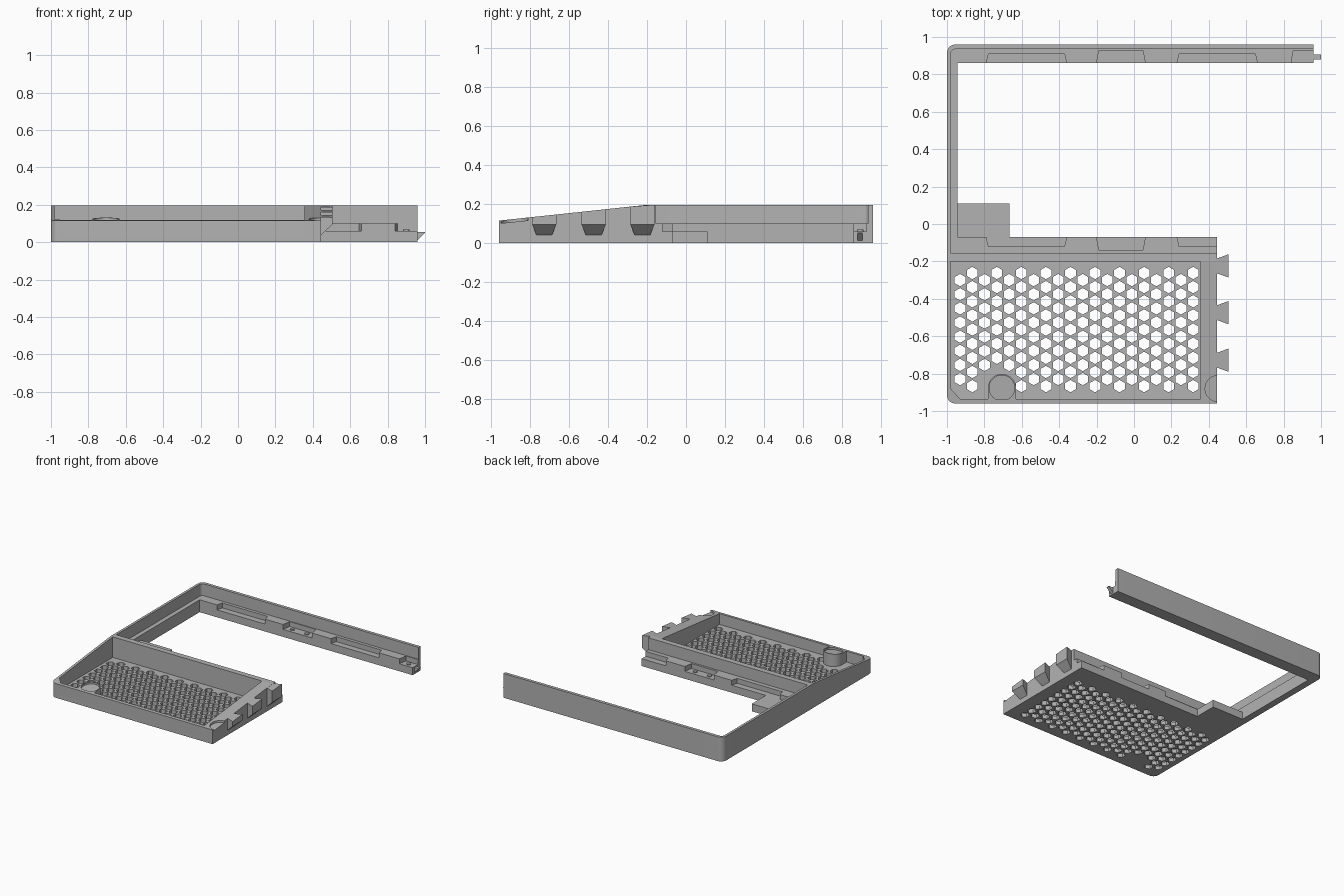
import bpy, bmesh, math

if "Cube" in bpy.data.objects:
    bpy.data.objects.remove(bpy.data.objects["Cube"])

grey = bpy.data.materials.new("plain grey")
grey.diffuse_color = (0.45, 0.45, 0.45, 1)
grey.use_nodes = True
grey.node_tree.nodes["Principled BSDF"].inputs["Base Color"].default_value = grey.diffuse_color

H, LEDGE, SHELF, FLOOR = 0.196, 0.1, 0.06, 0.03
R_END, X_IN = 0.445, -0.98


def slope(x, y):
    """Height of the inclined tray rim."""
    return min(H, 0.115 + (y + 0.96) * 0.081 / 0.76)


def add_prism(bm, pts, z0, z1):
    """Upright prism; z0 and z1 may be heights or functions of x, y."""
    f = lambda z, p: z(*p) if callable(z) else z
    lo = [bm.verts.new((*p, f(z0, p))) for p in pts]
    hi = [bm.verts.new((*p, f(z1, p))) for p in pts]
    bm.faces.new(lo)
    bm.faces.new(hi)
    for i in range(len(pts)):
        j = (i + 1) % len(pts)
        bm.faces.new((lo[i], lo[j], hi[j], hi[i]))


def make(name, prisms):
    bm = bmesh.new()
    for p in prisms:
        add_prism(bm, *p)
    bmesh.ops.recalc_face_normals(bm, faces=bm.faces)
    me = bpy.data.meshes.new(name)
    bm.to_mesh(me)
    bm.free()
    me.materials.append(grey)
    ob = bpy.data.objects.new(name, me)
    bpy.context.collection.objects.link(ob)
    return ob


def rect(x0, x1, y0, y1):
    return [(x0, y0), (x1, y0), (x1, y1), (x0, y1)]


def arc(cx, cy, r, a0, a1, n):
    return [(cx + r * math.cos(math.radians(a0 + (a1 - a0) * i / n)),
             cy + r * math.sin(math.radians(a0 + (a1 - a0) * i / n))) for i in range(n + 1)]


def circle(cx, cy, r, n=32, start=0):
    return arc(cx, cy, r, start, start + 360, n)[:-1]


def cut(ob, cutter):
    m = ob.modifiers.new("cut", 'BOOLEAN')
    m.operation, m.solver, m.object = 'DIFFERENCE', 'EXACT', cutter
    bpy.context.view_layer.objects.active = ob
    bpy.ops.object.modifier_apply(modifier=m.name)
    bpy.data.objects.remove(cutter)


def smooth(ob):
    bpy.ops.object.select_all(action='DESELECT')
    ob.select_set(True)
    bpy.context.view_layer.objects.active = ob
    bpy.ops.object.shade_smooth_by_angle(angle=math.radians(30))


# Tray floor with a honeycomb of through holes
front_corner = arc(-0.955, -0.915, 0.045, 180, 270, 8)
floor = make("tray_floor", [(front_corner + [(R_END, -0.96), (R_END, -0.155), (-1, -0.155)], 0, FLOOR)])
post_x, post_y = -0.706, -0.877
holes = []
for c in range(20):
    x = -0.93 + c * 0.0656
    for r in range(8 + c % 2):
        y = -0.3 + 0.038 * (c % 2) - r * 0.0756
        if abs(x - post_x) < 0.1 and y < -0.79:
            continue
        holes.append((circle(x, y, 0.033, 6, 30), -0.1, 0.2))
cut(floor, make("hole_cutter", holes))

# Sloping tray rim, thick on the right, with a half-round pocket
rim = make("tray_rim", [(front_corner + [
    (R_END, -0.96), (R_END, -0.2), (0.355, -0.2), (0.355, -0.935), (-0.93, -0.935),
    (X_IN, -0.88), (X_IN, -0.2), (-1, -0.2)], FLOOR, slope)])
pocket_floor = lambda x, y: slope(x, y) - 0.015
cut(rim, make("pocket_cutter", [(circle(0.45, -0.88, 0.07), pocket_floor, 0.3)]))
smooth(rim)

# Round post with a shallow pocket, backed into the front rim
post = make("magnet_post", [(arc(post_x, post_y, 0.075, 0, 180, 24) +
                             [(post_x - 0.075, -0.935), (post_x + 0.075, -0.935)], FLOOR, slope)])
cut(post, make("pocket_cutter", [(circle(post_x, post_y, 0.068), pocket_floor, 0.3)]))
smooth(post)

# Tall wall between tray and opening
make("middle_wall", [(rect(X_IN, R_END, -0.2, -0.155), FLOOR, H)])

# Outer wall along the left and back
outer = make("outer_wall", [
    ([(X_IN, -0.155), (X_IN, -0.2), (-1, -0.2), (-1, -0.155)], FLOOR, H),
    ([(-1, -0.155)] + arc(-0.955, 0.915, 0.045, 180, 90, 8) + [(0.96, 0.96), (0.96, 0.935)] +
     arc(-0.955, 0.91, 0.025, 90, 180, 8) + [(X_IN, -0.155)], 0, H)])
smooth(outer)

# Low shelf around the opening, including the corner block
make("shelf", [([
    (R_END, -0.155), (X_IN, -0.155)] + arc(-0.955, 0.91, 0.025, 180, 90, 8) + [
    (0.96, 0.935), (0.96, 0.86), (-0.945, 0.86), (-0.945, 0.11), (-0.665, 0.11),
    (-0.665, -0.07), (R_END, -0.07)], 0, SHELF)])

# Raised ledge on the shelf, notched along its open edge
NOTCHES = [(-0.79, -0.36, 0.05), (-0.2, 0.06, 0.068), (0.23, 0.66, 0.05), (0.84, 0.96, 0.068)]


def notched_edge(y, side, x_end):
    pts = [(-0.945, y)]
    for a, b, d in NOTCHES:
        if a > x_end:
            break
        pts += [(a, y), (a + 0.012, y + side * d)]
        if b >= x_end:
            return pts + [(x_end, y + side * d)]
        pts += [(b - 0.012, y + side * d), (b, y)]
    return pts


make("ledge", [([(R_END, -0.155), (X_IN, -0.155)] + arc(-0.955, 0.91, 0.025, 180, 90, 8) +
                [(0.96, 0.935)] + notched_edge(0.86, 1, 0.96)[::-1] +
                notched_edge(-0.07, -1, R_END), SHELF, LEDGE)])

# Small locating pins in the notches
pins = [(-0.14, 0.895), (-0.01, 0.895), (0.9, 0.895), (-0.135, -0.107), (-0.008, -0.107)]
smooth(make("locating_pins", [(circle(x, y, 0.017, 20), SHELF, SHELF + 0.008) for x, y in pins]))

# Dovetail keys on the right side, undersides slanted
under = lambda x, y: 0.04 + (x - R_END) * 0.92
make("dovetail_keys", [([(R_END, y - 0.04), (0.505, y - 0.062), (0.505, y + 0.062), (R_END, y + 0.04)],
                        under, slope) for y in (-0.224, -0.474, -0.728)])

# Wedge hook at the end of the back rail
make("end_hook", [(rect(0.96, 1.0, 0.88, 0.906), lambda x, y: 0.012 + (x - 0.96), 0.055)])
